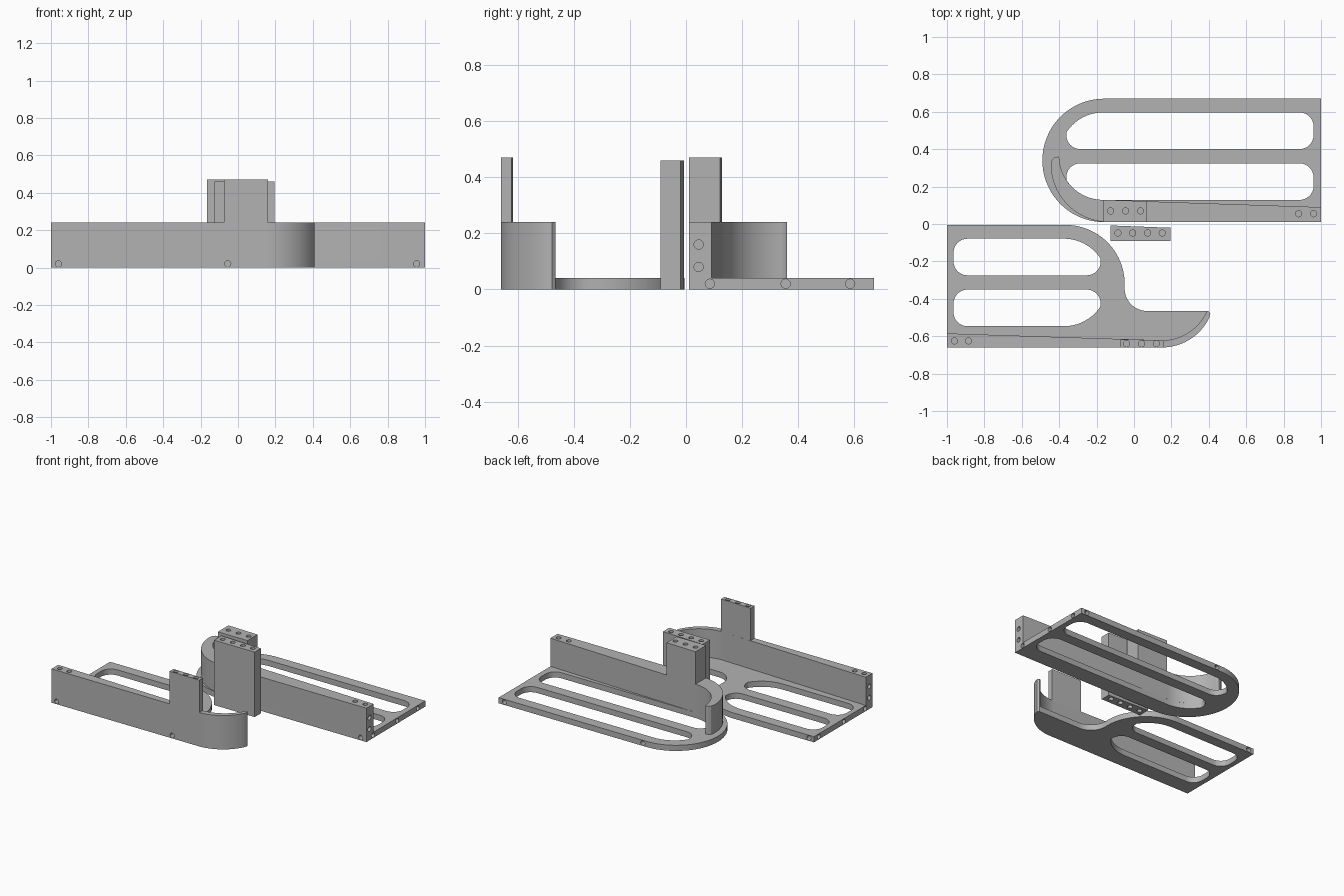
import bpy, bmesh, math
from mathutils import Matrix, Vector

if "Cube" in bpy.data.objects:
    bpy.data.objects.remove(bpy.data.objects["Cube"])

grey = bpy.data.materials.new("plain grey")
grey.diffuse_color = (0.45, 0.45, 0.45, 1)
grey.use_nodes = True
grey.node_tree.nodes["Principled BSDF"].inputs["Base Color"].default_value = grey.diffuse_color


def arc(cx, cy, r, a0, a1, n=20):
    angles = [math.radians(a0 + (a1 - a0) * i / n) for i in range(n + 1)]
    return [(cx + r * math.cos(a), cy + r * math.sin(a)) for a in angles]


def add_prism(bm, pts, z0, z1):
    lo = [bm.verts.new((x, y, z0)) for x, y in pts]
    hi = [bm.verts.new((x, y, z1)) for x, y in pts]
    bm.faces.new(lo[::-1])
    bm.faces.new(hi)
    for i in range(len(pts)):
        j = (i + 1) % len(pts)
        bm.faces.new((lo[i], lo[j], hi[j], hi[i]))


def add_hole(bm, pos, axis, depth=0.04, r=0.0165):
    # short round cutter centred on the surface point, along the given axis
    rot = Vector((0, 0, 1)).rotation_difference(Vector(axis)).to_matrix().to_4x4()
    bmesh.ops.create_cone(bm, cap_ends=True, segments=24, radius1=r, radius2=r,
                          depth=depth * 2, matrix=Matrix.Translation(pos) @ rot)


def to_object(bm, name):
    bmesh.ops.recalc_face_normals(bm, faces=bm.faces)
    me = bpy.data.meshes.new(name)
    bm.to_mesh(me)
    bm.free()
    ob = bpy.data.objects.new(name, me)
    bpy.context.collection.objects.link(ob)
    return ob


def part(name, pts, z0, z1, holes=(), slots=()):
    bm = bmesh.new()
    add_prism(bm, pts, z0, z1)
    ob = to_object(bm, name)
    if holes or slots:
        cut = bmesh.new()
        for s in slots:
            add_prism(cut, s, z0 - 0.1, z1 + 0.1)
        for pos, axis in holes:
            add_hole(cut, pos, axis)
        cutter = to_object(cut, name + "_cutter")
        cutter.hide_render = True
        mod = ob.modifiers.new("cut", 'BOOLEAN')
        mod.operation, mod.solver, mod.object = 'DIFFERENCE', 'EXACT', cutter
        dg = bpy.context.evaluated_depsgraph_get()
        ob.data = bpy.data.meshes.new_from_object(ob.evaluated_get(dg))
        ob.modifiers.clear()
        bpy.data.objects.remove(cutter)
    ob.data.materials.clear()
    ob.data.materials.append(grey)
    bpy.ops.object.select_all(action='DESELECT')
    ob.select_set(True)
    bpy.context.view_layer.objects.active = ob
    bpy.ops.object.shade_smooth_by_angle(angle=math.radians(30))
    return ob


def slot(cx, cy, length, sx, sy):
    # long opening: rounded far end, near end follows the curved rim
    y0, y1, r = 0.038, 0.234, 0.075
    pts = arc(length - r, y0 + r, r, 270, 360, 8) + arc(length - r, y1 - r, r, 0, 90, 8)
    pts += arc(0, 0, 0.234, 90, 147, 14) + arc(-0.122, y0 + r, r, 175, 270, 8)
    return [(cx + sx * x, cy + sy * y) for x, y in pts]


X, Y, Z = (1, 0, 0), (0, 1, 0), (0, 0, 1)

# back tray
part("back_floor", [(1, 0.01), (1, 0.67)] + arc(-0.16, 0.34, 0.33, 90, 270, 40), 0, 0.04,
     [((1, y, 0.02), X) for y in (0.085, 0.355, 0.585)]
     + [((x, y, 0.02), Y) for x in (-0.13, 0.955) for y in (0.01, 0.67)],
     [slot(-0.165, 0.3625, 1.125, 1, s) for s in (1, -1)])
part("back_wall", [(1, 0.01), (1, 0.09), (-0.165, 0.129)]
     + arc(-0.165, 0.364, 0.235, 270, 183, 24)
     + [(-0.405, 0.36), (-0.425, 0.357), (-0.438, 0.345)]
     + arc(-0.135, 0.32, 0.31, 180, 270, 24), 0.04, 0.24,
     [((x, 0.055, 0.24), Z) for x in (0.88, 0.96)]
     + [((1, 0.045, z), X) for z in (0.08, 0.16)])
part("back_tab", [(-0.165, 0.01), (0.067, 0.01), (0.067, 0.122), (-0.165, 0.129)], 0.24, 0.47,
     [((x, 0.07, 0.47), Z) for x in (-0.125, -0.045, 0.035)])

# front tray with hooked end
hook = [(-1, -0.66)] + arc(0.15, -0.38, 0.28, 270, 335, 20) + [(0.408, -0.477), (0.398, -0.465)]
part("front_floor", hook + arc(0.07, -0.345, 0.12, 270, 180, 14)
     + arc(-0.365, -0.32, 0.315, 0, 90, 24) + [(-1, -0.005)], 0, 0.04,
     [((-1, y, 0.02), X) for y in (-0.06, -0.34, -0.58)]
     + [((x, -0.66, 0.02), Y) for x in (-0.96, -0.055)] + [((-0.96, -0.005, 0.02), Y)],
     [slot(-0.375, -0.3125, 0.59, -1, s) for s in (1, -1)])
part("front_wall", hook + arc(0.15, -0.36, 0.262, 336, 270, 20) + [(-1, -0.585)], 0.04, 0.24,
     [((x, -0.625, 0.24), Z) for x in (-0.96, -0.885)]
     + [((-1, -0.625, z), X) for z in (0.08, 0.16)])
part("front_tab", [(-0.075, -0.66), (0.16, -0.66), (0.16, -0.622), (-0.075, -0.616)], 0.24, 0.47,
     [((x, -0.64, 0.47), Z) for x in (-0.04, 0.04, 0.12)])

# loose tapered block between the trays
part("connector_block", [(-0.125, -0.09), (0.194, -0.09), (0.194, -0.02), (-0.125, -0.008)], 0, 0.46,
     [((x, -0.048, z), Z) for x in (-0.086, -0.007, 0.073, 0.151) for z in (0, 0.46)])
